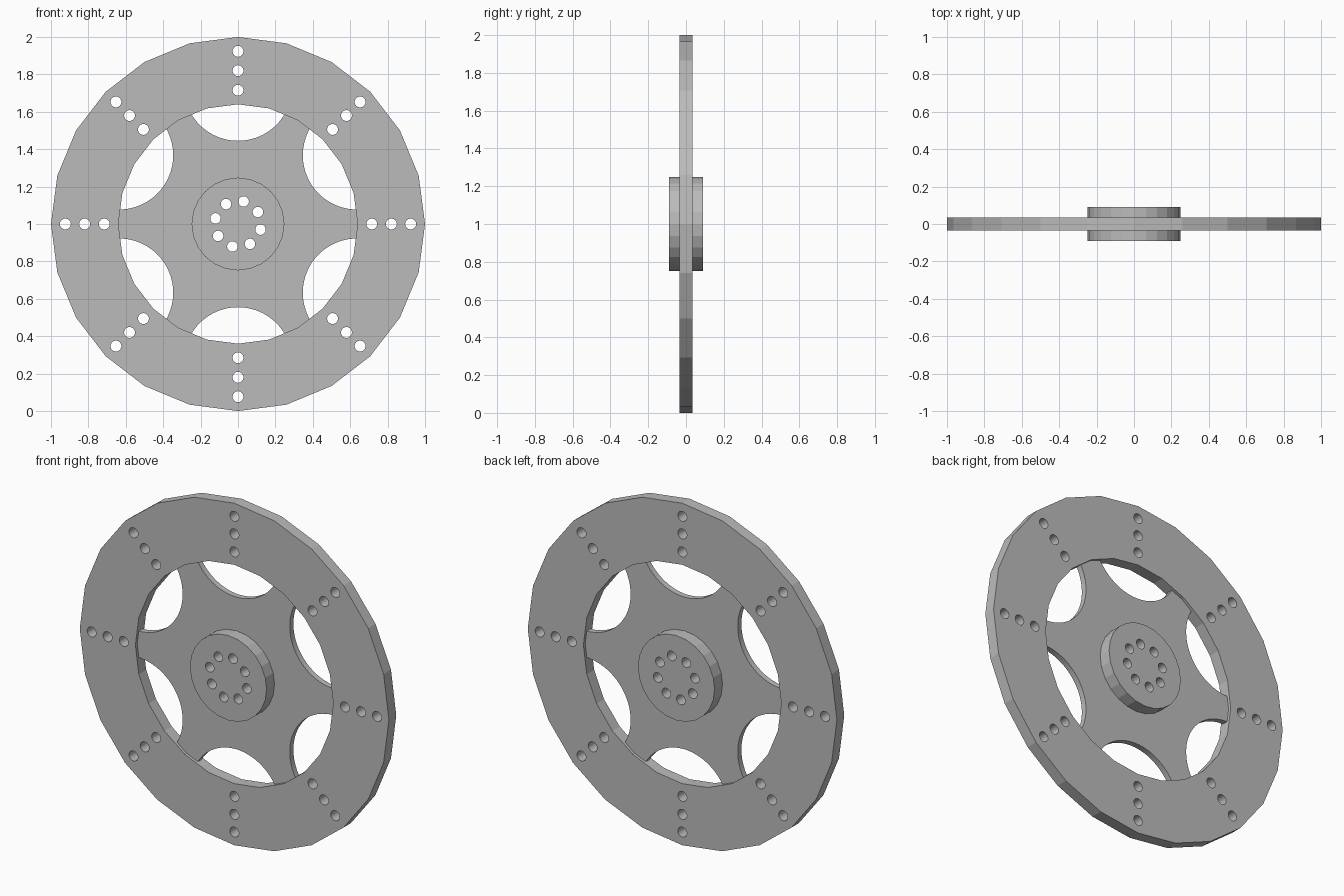
import bpy, bmesh
from math import cos, sin, acos, atan2, pi, radians

if "Cube" in bpy.data.objects:
    bpy.data.objects.remove(bpy.data.objects["Cube"])

grey = bpy.data.materials.new("plain grey")
grey.use_nodes = True
grey.diffuse_color = (0.5, 0.5, 0.5, 1)
grey.node_tree.nodes["Principled BSDF"].inputs["Base Color"].default_value = (0.5, 0.5, 0.5, 1)


def circle(radius, sides, x=0, y=0):
    return [(x + radius * cos(2 * pi * i / sides), y + radius * sin(2 * pi * i / sides))
            for i in range(sides)]


def polar_hole(distance, angle, radius):
    return circle(radius, 40, distance * cos(angle), distance * sin(angle))


def plate(name, loops, half_depth):
    """Upright plate from an outline followed by its holes."""
    curve = bpy.data.curves.new(name, "CURVE")
    curve.dimensions, curve.fill_mode, curve.extrude = "2D", "BOTH", half_depth
    for loop in loops:
        spline = curve.splines.new("POLY")
        spline.points.add(len(loop) - 1)
        for point, (x, y) in zip(spline.points, loop):
            point.co = (x, y, 0, 1)
        spline.use_cyclic_u = True
    source = bpy.data.objects.new(name + "_profile", curve)
    bpy.context.collection.objects.link(source)
    graph = bpy.context.evaluated_depsgraph_get()
    mesh = bpy.data.meshes.new_from_object(source.evaluated_get(graph))
    bpy.data.objects.remove(source)
    bm = bmesh.new()
    bm.from_mesh(mesh)
    bmesh.ops.remove_doubles(bm, verts=bm.verts, dist=0.0001)
    bmesh.ops.recalc_face_normals(bm, faces=bm.faces)
    bm.to_mesh(mesh)
    bm.free()
    mesh.materials.clear()
    mesh.materials.append(grey)
    obj = bpy.data.objects.new(name, mesh)
    bpy.context.collection.objects.link(obj)
    obj.rotation_euler.x = pi / 2
    obj.location.z = 1
    bpy.ops.object.select_all(action="DESELECT")
    obj.select_set(True)
    bpy.context.view_layer.objects.active = obj
    bpy.ops.object.shade_smooth_by_angle(angle=radians(12))
    return obj


# Rim: faceted ring with eight rows of three holes
rim_holes = [polar_hole(d, k * pi / 4, 0.029) for k in range(8) for d in (0.715, 0.82, 0.923)]
plate("rim", [circle(1, 24), circle(0.64, 24)] + rim_holes, 0.034)

# Hub: thick disc with a ring of bolt holes
bolt_holes = [polar_hole(0.124, radians(31) + k * pi / 4, 0.028) for k in range(8)]
plate("hub", [circle(0.248, 24)] + bolt_holes, 0.09)

# Spoke web: thin disc with six round bites, sharing the hub's bolt holes
reach, dist, bite = 0.642, 0.735, 0.29
half = acos((dist**2 + reach**2 - bite**2) / (2 * dist * reach))
sweep = pi - atan2(reach * sin(half), reach * cos(half) - dist)
web = []
for k in range(6):
    mid = pi / 6 + k * pi / 3
    for i in range(31):
        a = mid + pi + sweep * (1 - i / 15)
        web.append((dist * cos(mid) + bite * cos(a), dist * sin(mid) + bite * sin(a)))
    for i in range(1, 4):
        a = mid + half + (pi / 3 - 2 * half) * i / 4
        web.append((reach * cos(a), reach * sin(a)))
plate("spoke_web", [web] + bolt_holes, 0.017)
